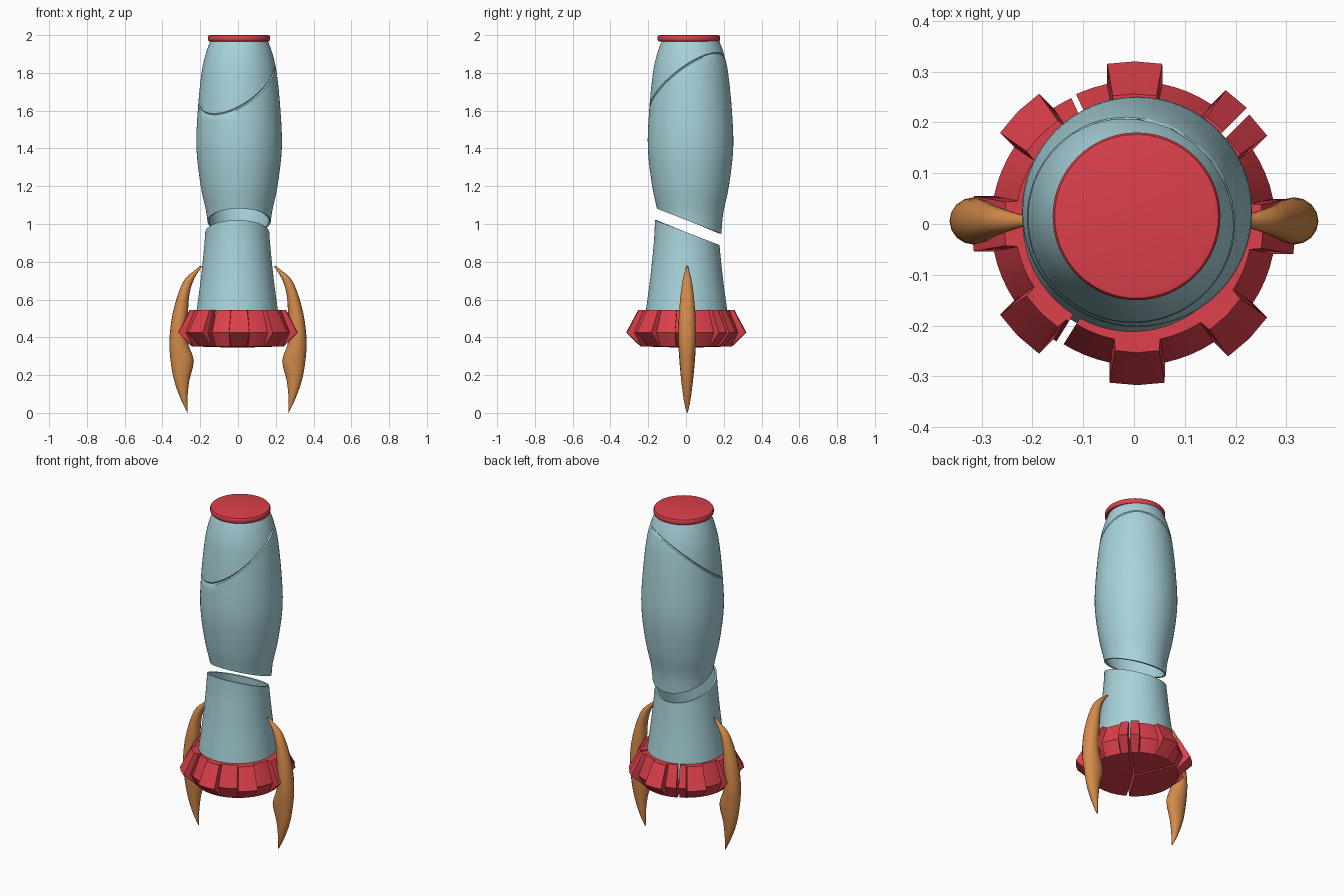
import bpy, bmesh
from math import sin, cos, pi, radians
from mathutils import Vector

if "Cube" in bpy.data.objects:
    bpy.data.objects.remove(bpy.data.objects["Cube"])


def material(name, rgb):
    m = bpy.data.materials.new(name)
    m.use_nodes = True
    m.diffuse_color = (*rgb, 1)
    m.node_tree.nodes["Principled BSDF"].inputs["Base Color"].default_value = (*rgb, 1)
    return m


BLUE = material("pale blue", (0.39, 0.65, 0.70))
RED = material("red", (0.72, 0.05, 0.07))
ORANGE = material("orange", (0.67, 0.26, 0.07))


def finish(name, bm, mat, angle=35, wall=0):
    """Turn a bmesh into a shaded object, optionally a hollow shell."""
    bmesh.ops.recalc_face_normals(bm, faces=bm.faces)
    mesh = bpy.data.meshes.new(name)
    bm.to_mesh(mesh)
    bm.free()
    ob = bpy.data.objects.new(name, mesh)
    bpy.context.collection.objects.link(ob)
    mesh.materials.append(mat)
    bpy.ops.object.select_all(action='DESELECT')
    ob.select_set(True)
    bpy.context.view_layer.objects.active = ob
    if wall:
        mod = ob.modifiers.new("wall", 'SOLIDIFY')
        mod.thickness = wall
        mod.offset = -1
        bpy.ops.object.modifier_apply(modifier=mod.name)
    bpy.ops.object.shade_smooth_by_angle(angle=radians(angle))
    return ob


def loft(rings, closed=False):
    """Skin a list of rings of points; optionally cap both ends."""
    bm = bmesh.new()
    loops = [[bm.verts.new(p) for p in ring] for ring in rings]
    n = len(loops[0])
    for a, b in zip(loops, loops[1:]):
        for i in range(n):
            j = (i + 1) % n
            bm.faces.new((a[i], a[j], b[j], b[i]))
    if closed:
        bm.faces.new(loops[0])
        bm.faces.new(loops[-1])
    return bm


def revolve(profile, cx, cy, closed=False, n=64):
    return loft([[(cx + r * cos(2 * pi * i / n), cy + r * sin(2 * pi * i / n), z)
                  for i in range(n)] for r, z in profile], closed)


def cut(bm, z, normal, **clear):
    geom = bm.verts[:] + bm.edges[:] + bm.faces[:]
    return bmesh.ops.bisect_plane(bm, geom=geom, dist=1e-5, plane_co=(0, 0, z),
                                  plane_no=normal, **clear)["geom_cut"]


def spline(points, steps=4):
    """Catmull-Rom smoothing of a coarse profile."""
    pts = [Vector(p) for p in points]
    pts = [2 * pts[0] - pts[1]] + pts + [2 * pts[-1] - pts[-2]]
    out = []
    for a, b, c, d in zip(pts, pts[1:], pts[2:], pts[3:]):
        for s in range(steps):
            t = s / steps
            out.append(0.5 * (2 * b + (c - a) * t + (2 * a - 5 * b + 4 * c - d) * t * t
                              + (3 * b - a - 3 * c + d) * t ** 3))
    return out + [pts[-2]]


# Upper hull: bulging shell with a slanted lower opening and a slanted seam
hull = [(0.162, 0.92), (0.172, 1.05), (0.203, 1.2), (0.226, 1.4),
        (0.219, 1.6), (0.199, 1.8), (0.177, 1.9), (0.15, 1.975)]
bm = revolve(spline(hull), 0.006, 0.024)
cut(bm, 1.0215, (0, 0.39, 1), clear_inner=True)
seam = (-0.5, -0.65, 1)
cut(bm, 1.733, seam)
cut(bm, 1.747, seam)
for v in cut(bm, 1.74, seam):
    if isinstance(v, bmesh.types.BMVert):
        out = Vector((v.co.x - 0.006, v.co.y - 0.024, 0)).normalized()
        v.co -= out * 0.005
finish("upper_hull", bm, BLUE, wall=0.01)

# Nose cap disc
cap = [(0.15, 1.965), (0.161, 1.968), (0.165, 1.974), (0.165, 1.992),
       (0.161, 1.998), (0.152, 2.0)]
finish("nose_cap", revolve(cap, 0.005, 0.015, closed=True), RED)

# Lower hull: flaring skirt with a slanted upper opening, plus its inner floor
skirt = [(0.226, 0.45), (0.214, 0.55), (0.194, 0.7), (0.178, 0.85),
         (0.17, 0.95), (0.166, 1.06)]
bm = revolve(spline(skirt), -0.004, 0.003)
cut(bm, 0.957, (0, 0.386, 1), clear_outer=True)
finish("lower_hull", bm, BLUE, wall=0.01)
finish("lower_hull_floor", revolve([(0.186, 0.71), (0.186, 0.72)], -0.004, 0.003,
                                   closed=True), BLUE)


# Toothed base collar, broken into three wedges
def collar_wedge(name, start, end):
    def toothed(a):
        return abs((a + 22.5) % 45 - 22.5) <= 10.5
    angles = [start, end] + [k + d for k in range(0, 451, 45)
                             for d in (-17, -11.5, -10, 0, 10, 11.5, 17, 22.5)
                             if start + 0.5 < k + d < end - 0.5]
    mid = radians((start + end) / 2)
    sx, sy = 0.008 * cos(mid), 0.008 * sin(mid)
    bm = bmesh.new()
    bottom, top = bm.verts.new((sx, sy, 0.345)), bm.verts.new((sx, sy, 0.54))
    columns = []
    for a in sorted(angles):
        mid_r, top_r = (0.312, 0.248) if toothed(a) else (0.273, 0.226)
        rows = [(0.236, 0.352), (mid_r, 0.425), (top_r, 0.545)]
        c, s = cos(radians(a)), sin(radians(a))
        columns.append([bm.verts.new((sx + r * c, sy + r * s, z)) for r, z in rows])
    for p, q in zip(columns, columns[1:]):
        bm.faces.new((bottom, q[0], p[0]))
        for i in range(2):
            bm.faces.new((p[i], q[i], q[i + 1], p[i + 1]))
        bm.faces.new((top, p[2], q[2]))
    for col in (columns[0], columns[-1]):
        bm.faces.new([bottom] + col + [top])
    finish(name, bm, RED, 25)


collar_wedge("collar_back", 45, 115)
collar_wedge("collar_right", 115, 238)
collar_wedge("collar_front", 238, 405)

# Curved fins: rows of (inner x, outer x, z, half thickness)
fin = [(0.266, 0.269, 0.003, 0.004), (0.268, 0.302, 0.07, 0.018),
       (0.258, 0.338, 0.17, 0.031), (0.234, 0.357, 0.275, 0.041),
       (0.262, 0.363, 0.36, 0.046), (0.272, 0.359, 0.44, 0.046),
       (0.265, 0.345, 0.53, 0.043), (0.257, 0.317, 0.63, 0.034),
       (0.232, 0.28, 0.71, 0.022), (0.19, 0.202, 0.777, 0.004)]
for side, name in ((1, "left_fin"), (-1, "right_fin")):
    rings = []
    for inner, outer, z, w in spline(fin, 3):
        m, h = (inner + outer) / 2, (outer - inner) / 2
        rings.append([(side * (m + h * cos(t * pi / 8)), 0.006 + w * sin(t * pi / 8), z)
                      for t in range(16)])
    finish(name, loft(rings, closed=True), ORANGE, 50)
